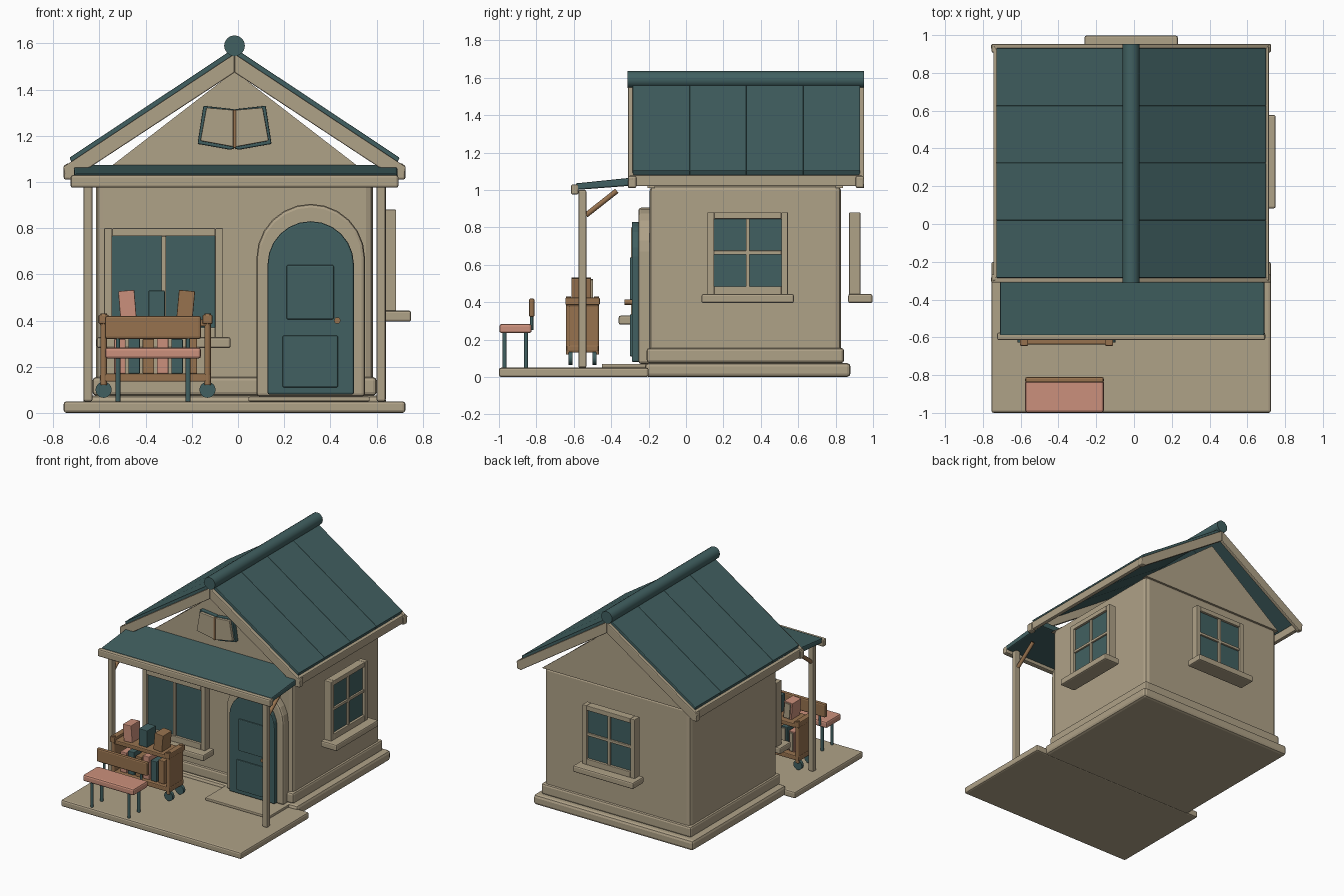
import bpy, bmesh, math
from mathutils import Matrix, Vector

old = bpy.data.objects.get("Cube")
if old:
    bpy.data.objects.remove(old, do_unlink=True)


def material(name, rgb):
    m = bpy.data.materials.new(name)
    m.use_nodes = True
    m.diffuse_color = (*rgb, 1)
    m.node_tree.nodes["Principled BSDF"].inputs["Base Color"].default_value = (*rgb, 1)
    return m


BEIGE = material("warm beige", (0.43, 0.36, 0.245))
TEAL = material("dark teal", (0.053, 0.118, 0.12))
PINK = material("dusty pink", (0.6, 0.28, 0.2))
WOOD = material("brown wood", (0.31, 0.17, 0.078))
CX = -0.015  # centre line of the house


def finish(name, bm, mat, bevel=0.0, M=None):
    bmesh.ops.recalc_face_normals(bm, faces=bm.faces)
    me = bpy.data.meshes.new(name)
    bm.to_mesh(me)
    bm.free()
    me.materials.append(mat)
    ob = bpy.data.objects.new(name, me)
    bpy.context.collection.objects.link(ob)
    if M:
        ob.matrix_world = M
    if bevel:
        b = ob.modifiers.new("Bevel", "BEVEL")
        b.width, b.segments, b.limit_method = bevel, 2, "ANGLE"
    return ob


def box(name, x, y, z, mat, bevel=0.006, M=None):
    """Block from (low, high) pairs along each axis."""
    bm = bmesh.new()
    bmesh.ops.create_cube(bm, size=1)
    for v in bm.verts:
        v.co = [(r[0] + r[1]) / 2 + c * (r[1] - r[0]) for r, c in zip((x, y, z), v.co)]
    return finish(name, bm, mat, bevel, M)


def prism(name, pts, y, mat, bevel=0.0, M=None):
    """Outline in x and z, extruded along y."""
    bm = bmesh.new()
    face = bm.faces.new([bm.verts.new((a, y[0], b)) for a, b in pts])
    ext = bmesh.ops.extrude_face_region(bm, geom=[face])["geom"]
    bmesh.ops.translate(bm, vec=(0, y[1] - y[0], 0),
                        verts=[e for e in ext if isinstance(e, bmesh.types.BMVert)])
    return finish(name, bm, mat, bevel, M)


def rod(name, p, q, r, mat, sides=12):
    p, q = Vector(p), Vector(q)
    bm = bmesh.new()
    bmesh.ops.create_cone(bm, cap_ends=True, segments=sides, radius1=r, radius2=r,
                          depth=(q - p).length)
    M = Matrix.Translation((p + q) / 2) @ (q - p).to_track_quat("Z", "Y").to_matrix().to_4x4()
    ob = finish(name, bm, mat, 0, M)
    for f in ob.data.polygons:
        f.use_smooth = len(f.vertices) == 4
    return ob


def arch(r, bottom, spring, cx, n=12):
    top = [(cx + r * math.cos(math.pi * i / n), spring + r * math.sin(math.pi * i / n))
           for i in range(n + 1)]
    return [(cx + r, bottom)] + top + [(cx - r, bottom)]


def around(half):
    return (CX - half, CX + half)


# Ground slabs and walls
box("porch_floor", around(0.74), (-1.0, -0.2), (0, 0.05), BEIGE, 0.012)
box("house_base", around(0.655), (-0.22, 0.88), (0.0, 0.075), BEIGE, 0.02)
box("skirting", around(0.615), (-0.21, 0.845), (0.075, 0.155), BEIGE, 0.015)
box("walls", around(0.6), (-0.195, 0.83), (0.075, 1.025), BEIGE, 0.03)
box("door_step", (0.045, 0.57), (-0.45, -0.2), (0.05, 0.07), BEIGE, 0.005)

# Gable walls
for name, y in (("front_gable", (-0.205, -0.165)), ("back_gable", (0.8, 0.84))):
    prism(name, [(CX - 0.61, 1.01), (CX + 0.61, 1.01), (CX, 1.48)], y, BEIGE)

# Main roof: four panels a side, rake boards and eaves
for side, s in (("left", 1), ("right", -1)):
    panel = [(CX, 1.58), (CX + s * 0.715, 1.105), (CX + s * 0.7, 1.075), (CX, 1.545)]
    rake = [(CX, 1.555), (CX + s * 0.742, 1.065), (CX + s * 0.735, 1.03),
            (CX + s * 0.71, 1.008), (CX, 1.474)]
    for i in range(4):
        y0 = -0.285 + i * 0.304
        prism(f"{side}_roof_panel_{i + 1}", panel, (y0, y0 + 0.304), TEAL, 0.004)
    for end, y in (("front", (-0.31, -0.28)), ("back", (0.925, 0.952))):
        prism(f"{side}_{end}_rake", rake, y, BEIGE, 0.005)
        box(f"{side}_{end}_eave_cap", sorted((CX + s * 0.7, CX + s * 0.74)),
            (y[0], y[0] + 0.045) if end == "front" else (y[1] - 0.045, y[1]),
            (1.01, 1.075), BEIGE, 0.01)
    box(f"{side}_eave", sorted((CX + s * 0.7, CX + s * 0.73)), (-0.3, 0.94),
        (1.02, 1.08), BEIGE, 0.006)
rod("ridge_cap", (CX, -0.312, 1.59), (CX, 0.952, 1.59), 0.045, TEAL, 16)

# Porch roof, beam, posts and braces
sheet = [(-0.2, 1.075), (-0.59, 1.035), (-0.59, 1.0), (-0.2, 1.03)]
prism("porch_roof", sheet, (-0.69, 0.71), TEAL, 0.008, Matrix.Rotation(math.pi / 2, 4, "Z"))
box("porch_beam", around(0.71), (-0.615, -0.575), (0.975, 1.03), BEIGE, 0.01)
for side, s in (("left", 1), ("right", -1)):
    x = CX + s * 0.635
    box(f"{side}_porch_post", (x - 0.02, x + 0.02), (-0.575, -0.533), (0.05, 1.0), BEIGE, 0.008)
    rod(f"{side}_post_brace", (x, -0.535, 0.865), (x, -0.37, 0.995), 0.014, WOOD, 8)


# Windows, each built facing the front and then turned into place
def window(name, half, z0, z1, cols, rows, M):
    d, t = (-0.06, 0), 0.035
    for s in (-1, 1):
        box(f"{name}_side_{'left' if s > 0 else 'right'}",
            sorted((s * half, s * (half - t))), d, (z0, z1), BEIGE, 0.004, M)
    box(name + "_head", (-half + t, half - t), d, (z1 - t, z1), BEIGE, 0.004, M)
    box(name + "_foot", (-half + t, half - t), d, (z0, z0 + t + 0.01), BEIGE, 0.004, M)
    box(name + "_glass", (-half + t, half - t), (-0.042, -0.02), (z0 + t, z1 - t), TEAL, 0, M)
    box(name + "_mullion", (-0.01, 0.01), (-0.055, -0.005), (z0 + t, z1 - t), BEIGE, 0.003, M)
    if rows > 1:
        zc = (z0 + z1) / 2 + 0.005
        box(name + "_crossbar", (-half + t, half - t), (-0.055, -0.005),
            (zc - 0.01, zc + 0.01), BEIGE, 0.003, M)
    box(name + "_sill", (-half - 0.032, half + 0.032), (-0.125, 0.005),
        (z0 - 0.045, z0 + 0.003), BEIGE, 0.01, M)


window("front_window", 0.258, 0.325, 0.8, 2, 1, Matrix.Translation((-0.322, -0.235, 0)))
window("side_window", 0.215, 0.44, 0.88, 2, 2,
       Matrix.Translation((0.625, 0.33, 0)) @ Matrix.Rotation(math.pi / 2, 4, "Z"))
window("back_window", 0.215, 0.44, 0.88, 2, 2,
       Matrix.Translation((CX, 0.872, 0)) @ Matrix.Rotation(math.pi, 4, "Z"))

# Arched door
prism("door_surround", arch(0.235, 0.07, 0.67, 0.315), (-0.255, -0.18), BEIGE, 0.015)
prism("door", arch(0.187, 0.08, 0.643, 0.315), (-0.29, -0.25), TEAL, 0.008)
box("upper_door_panel", (0.21, 0.415), (-0.3, -0.28), (0.405, 0.64), TEAL, 0.006)
box("lower_door_panel", (0.193, 0.433), (-0.3, -0.28), (0.11, 0.335), TEAL, 0.006)
rod("door_knob", (0.43, -0.33, 0.4), (0.43, -0.285, 0.4), 0.014, WOOD)

# Open book sign on the gable
for side, s in (("left", 1), ("right", -1)):
    cover = [(0, 1.315), (0.135, 1.33), (0.16, 1.165), (0.02, 1.14), (0, 1.145)]
    page = [(0.006, 1.312), (0.122, 1.322), (0.148, 1.178), (0.006, 1.152)]
    prism(f"{side}_book_cover", [(CX + s * a, b) for a, b in cover], (-0.235, -0.2), TEAL, 0.005)
    prism(f"{side}_book_page", [(CX + s * a, b) for a, b in page], (-0.255, -0.23), BEIGE, 0.004)
box("book_spine", around(0.006), (-0.258, -0.23), (1.148, 1.312), WOOD, 0.002)

# Bench
BX = -0.368
box("bench_seat", (BX - 0.208, BX + 0.208), (-0.998, -0.825), (0.235, 0.283), PINK, 0.012)
box("bench_back", (BX - 0.208, BX + 0.208), (-0.84, -0.81), (0.32, 0.42), WOOD, 0.01)
for s in (-1, 1):
    x = BX + s * 0.152
    side = "left" if s > 0 else "right"
    for end, y in (("front", -0.97), ("back", -0.855)):
        rod(f"bench_{side}_{end}_leg", (x, y, 0.05), (x, y, 0.24), 0.011, TEAL, 10)
    rod(f"bench_{side}_back_support", (x, -0.825, 0.25), (x, -0.825, 0.34), 0.009, TEAL, 8)

# Book cart
KX, KY = -0.357, -0.553
box("cart_bottom_shelf", (KX - 0.24, KX + 0.24), (KY - 0.085, KY + 0.085), (0.135, 0.17), WOOD)
box("cart_top_shelf", (KX - 0.24, KX + 0.24), (KY - 0.085, KY + 0.085), (0.375, 0.405), WOOD)
for s in (-1, 1):
    x = KX + s * 0.225
    side = "left" if s > 0 else "right"
    box(f"cart_{side}_panel", (x - 0.012, x + 0.012), (KY - 0.075, KY + 0.075), (0.13, 0.42), WOOD)
    box(f"cart_{side}_rail", (x - 0.022, x + 0.022), (KY - 0.092, KY + 0.092), (0.385, 0.425), WOOD)
    for end, y in (("front", KY - 0.075), ("back", KY + 0.075)):
        rod(f"cart_{side}_{end}_post", (x, y, 0.12), (x, y, 0.43), 0.014, WOOD)
        yw = KY + (y - KY) * 0.85
        rod(f"cart_{side}_{end}_wheel", (x, yw - 0.011, 0.1), (x, yw + 0.011, 0.1), 0.035, TEAL, 16)


def book(name, x, z, w, h, mat, tilt):
    M = Matrix.Translation((x, KY, z)) @ Matrix.Rotation(tilt, 4, "Y")
    box(name, (-w / 2, w / 2), (-0.06, 0.045), (0, h), mat, 0.004, M)
    box(name + "_pages", (-w / 2 + 0.012, w / 2 - 0.012), (-0.05, 0.055), (0.008, h - 0.008),
        BEIGE, 0, M)


for i, (dx, mat, tilt) in enumerate(((-0.117, PINK, -0.08), (0.005, TEAL, 0), (0.125, WOOD, 0.09))):
    book(f"top_book_{i + 1}", KX + dx, 0.405, 0.07, 0.125, mat, tilt)
for i in range(6):
    mat = (PINK, TEAL, WOOD)[i % 3]
    book(f"lower_book_{i + 1}", KX - 0.155 + i * 0.062, 0.17, 0.05, 0.15 + 0.02 * (i % 2), mat, 0)
